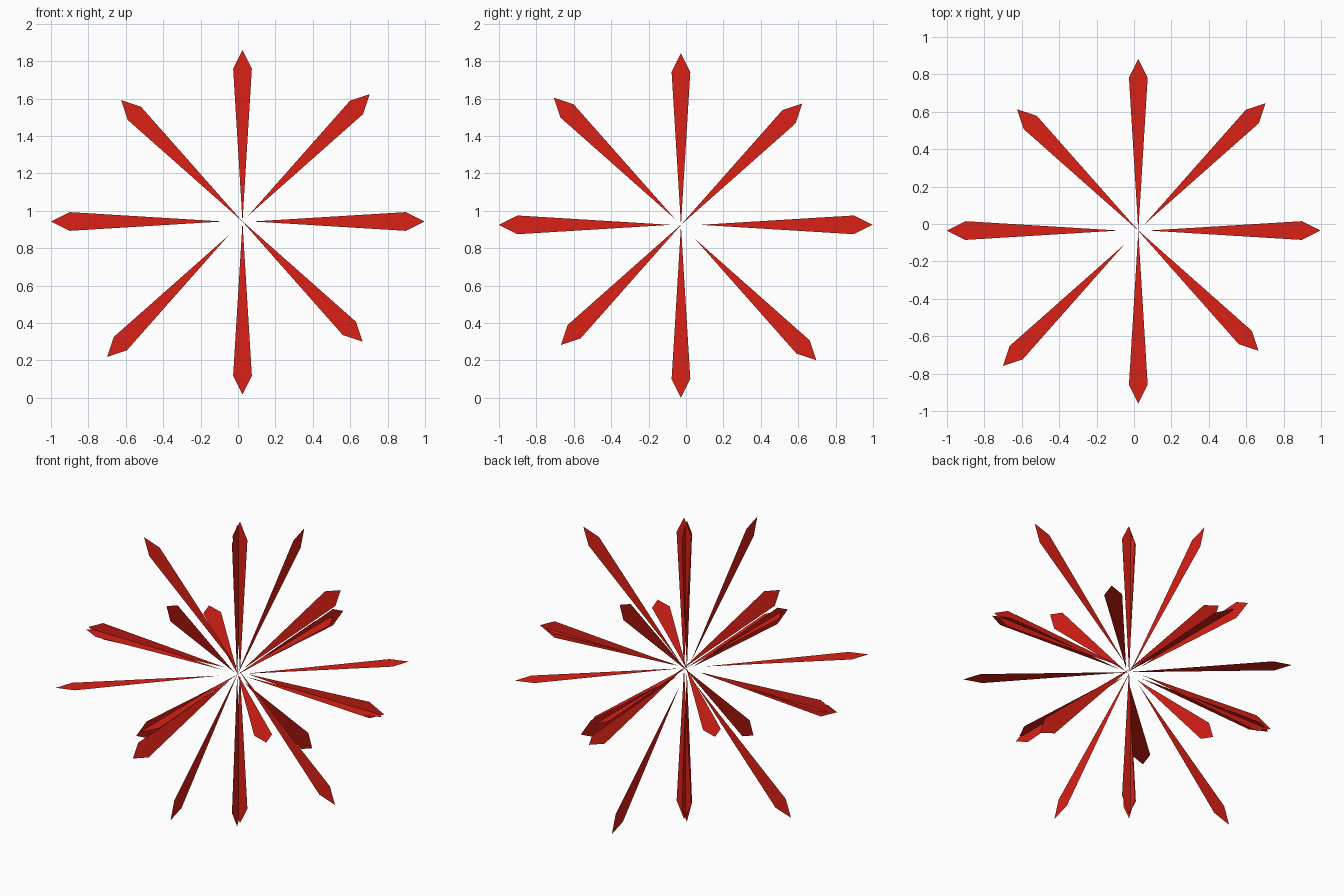
import bpy
from math import radians, cos, sin
from mathutils import Vector

if "Cube" in bpy.data.objects:
    bpy.data.objects.remove(bpy.data.objects["Cube"])

red = bpy.data.materials.new("red")
red.diffuse_color = (0.7, 0.015, 0.008, 1)
red.use_nodes = True
red.node_tree.nodes["Principled BSDF"].inputs["Base Color"].default_value = red.diffuse_color

# Petal profile: (distance from its inner point, half-width)
PETAL = [(0, 0), (0.82, -0.05), (0.92, 0), (0.82, 0.05)]
# Start radius of each petal, every 45 degrees from the first axis
STARTS = [0.054, 0.042, -0.003, -0.003, 0.104, 0.103, 0.004, -0.012]


def petal_ring(name, centre, u, v):
    """Eight flat petals radiating in the plane spanned by u and v."""
    centre, u, v = Vector(centre), Vector(u), Vector(v)
    verts, faces = [], []
    for i, start in enumerate(STARTS):
        a = radians(45 * i)
        along = u * cos(a) + v * sin(a)
        across = v * cos(a) - u * sin(a)
        n = len(verts)
        verts += [centre + along * (start + r) + across * w for r, w in PETAL]
        faces.append(range(n, n + 4))
    mesh = bpy.data.meshes.new(name)
    mesh.from_pydata(verts, [], [list(f) for f in faces])
    mesh.materials.append(red)
    obj = bpy.data.objects.new(name, mesh)
    bpy.context.collection.objects.link(obj)


# Three rings of petals at right angles to each other
petal_ring("front_petals", (0.024, -0.015, 0.943), (1, 0, 0), (0, 0, 1))
petal_ring("side_petals", (0.013, -0.027, 0.925), (0, -1, 0), (0, 0, 1))
petal_ring("flat_petals", (0.023, -0.035, 0.935), (1, 0, 0), (0, 1, 0))
